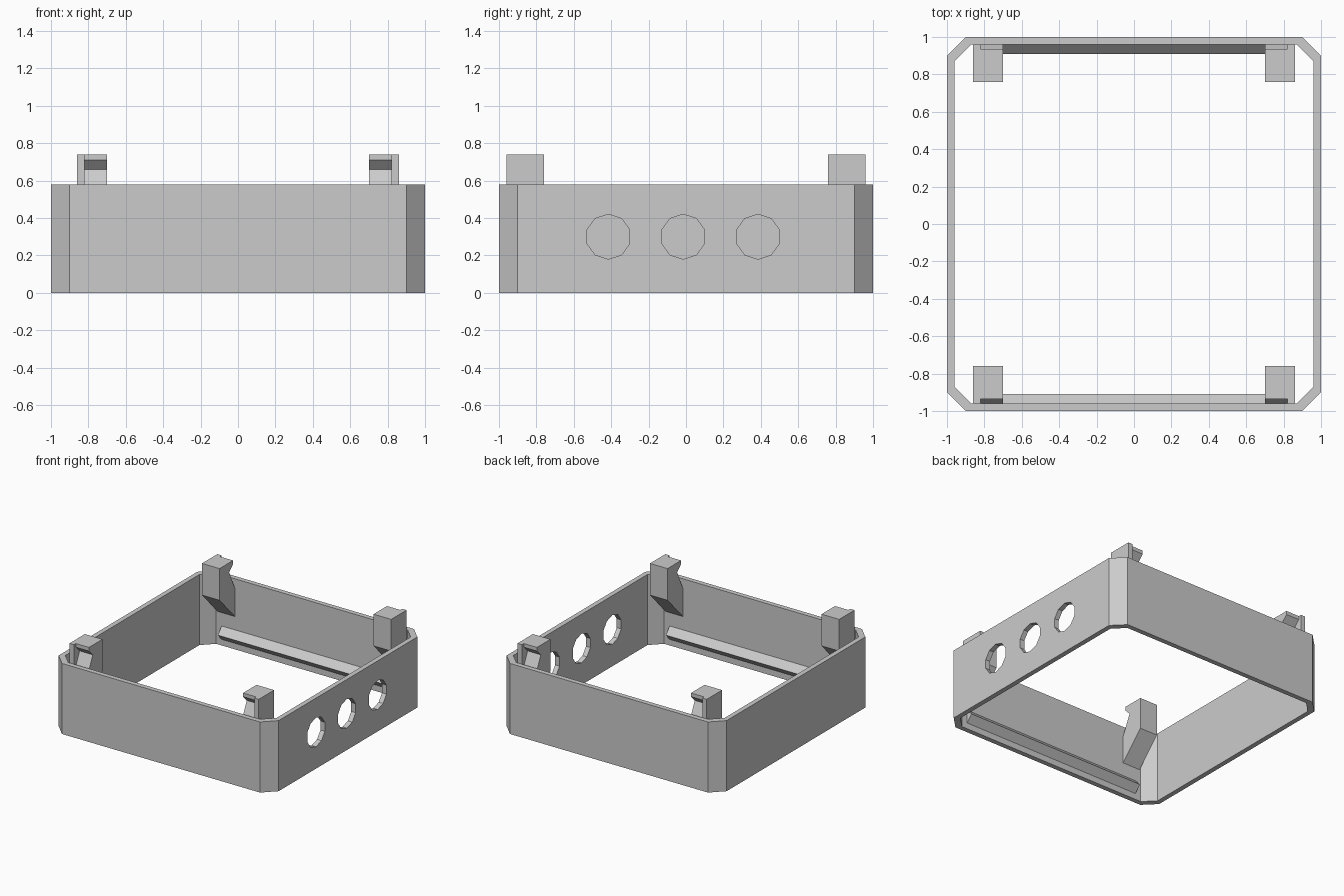
import bpy, bmesh, math
from mathutils import Matrix, Vector

if "Cube" in bpy.data.objects:
    bpy.data.objects.remove(bpy.data.objects["Cube"], do_unlink=True)

grey = bpy.data.materials.new("plain grey")
grey.use_nodes = True
grey.diffuse_color = (0.6, 0.6, 0.6, 1)
grey.node_tree.nodes["Principled BSDF"].inputs["Base Color"].default_value = (0.6, 0.6, 0.6, 1)


def add_prism(bm, points, direction):
    """Extrude a closed polygon of 3D points along a direction."""
    base = bm.faces.new([bm.verts.new(p) for p in points])
    result = bmesh.ops.extrude_face_region(bm, geom=[base], use_keep_orig=True)
    moved = [v for v in result["geom"] if isinstance(v, bmesh.types.BMVert)]
    bmesh.ops.translate(bm, verts=moved, vec=Vector(direction))


def make_object(name, bm):
    bmesh.ops.recalc_face_normals(bm, faces=bm.faces)
    mesh = bpy.data.meshes.new(name)
    bm.to_mesh(mesh)
    bm.free()
    mesh.materials.append(grey)
    obj = bpy.data.objects.new(name, mesh)
    bpy.context.collection.objects.link(obj)
    return obj


def mirror(obj, x, y):
    mod = obj.modifiers.new("mirror", "MIRROR")
    mod.use_axis = (x, y, False)
    mod.use_mirror_merge = False


def octagon(side, flat):
    """Square outline with chamfered corners."""
    return [p for sx, sy in ((1, 1), (-1, 1), (-1, -1), (1, -1))
            for p in ([(side * sx, flat * sy), (flat * sx, side * sy)][::sx * sy])]


# Frame: chamfered square wall, open at top and bottom
height = 0.58
bm = bmesh.new()
loops = [[bm.verts.new((x, y, z)) for x, y in octagon(*size)]
         for size, z in (((1, 0.9), 0), ((1, 0.9), height),
                         ((0.96, 0.87), height), ((0.96, 0.87), 0))]
for a, b in zip(loops, loops[1:] + loops[:1]):
    for i in range(8):
        j = (i + 1) % 8
        bm.faces.new((a[i], a[j], b[j], b[i]))
frame = make_object("frame_wall", bm)

# Three ten-sided holes through the +x wall
bm = bmesh.new()
for y in (-0.415, -0.015, 0.385):
    place = (Matrix.Translation((0.98, y, 0.3)) @ Matrix.Rotation(math.pi / 2, 4, "Y")
             @ Matrix.Rotation(math.pi * 2 / 20 * 0, 4, "Z"))
    bmesh.ops.create_cone(bm, cap_ends=True, segments=10, radius1=0.12, radius2=0.12,
                          depth=0.2, matrix=place @ Matrix.Rotation(math.pi / 2, 4, "Z"))
    # Turn each cutter so that a corner points straight up
    ring = bm.verts[:][-20:]
    top = max(ring, key=lambda v: v.co.z).co
    tilt = math.atan2(top.y - y, top.z - 0.3)
    bmesh.ops.rotate(bm, verts=ring, cent=(0.98, y, 0.3),
                     matrix=Matrix.Rotation(tilt, 3, "X"))
cutter = make_object("hole_cutter", bm)
cutter.hide_render = True
cut = frame.modifiers.new("holes", "BOOLEAN")
cut.operation = "DIFFERENCE"
cut.solver = "EXACT"
cut.object = cutter
bpy.context.view_layer.objects.active = frame
bpy.ops.object.modifier_apply(modifier=cut.name)
bpy.data.objects.remove(cutter, do_unlink=True)

# Corner clips: hooked body plus a closed end plate, tapered into the wall below
taper = [(0.96, 0.27), (0.76, 0.48), (0.76, 0.74)]
hook = taper + [(0.935, 0.74), (0.935, 0.71), (0.885, 0.66), (0.96, 0.5)]
plate = taper + [(0.96, 0.74)]
bm = bmesh.new()
add_prism(bm, [(0.70, y, z) for y, z in hook], (0.12, 0, 0))
add_prism(bm, [(0.82, y, z) for y, z in plate], (0.04, 0, 0))
mirror(make_object("corner_clips", bm), True, True)

# Triangular snap rails low on the front and back walls
bm = bmesh.new()
add_prism(bm, [(-0.82, y, z) for y, z in ((0.96, 0.05), (0.908, 0.105), (0.96, 0.16))],
          (1.64, 0, 0))
mirror(make_object("snap_rails", bm), False, True)
